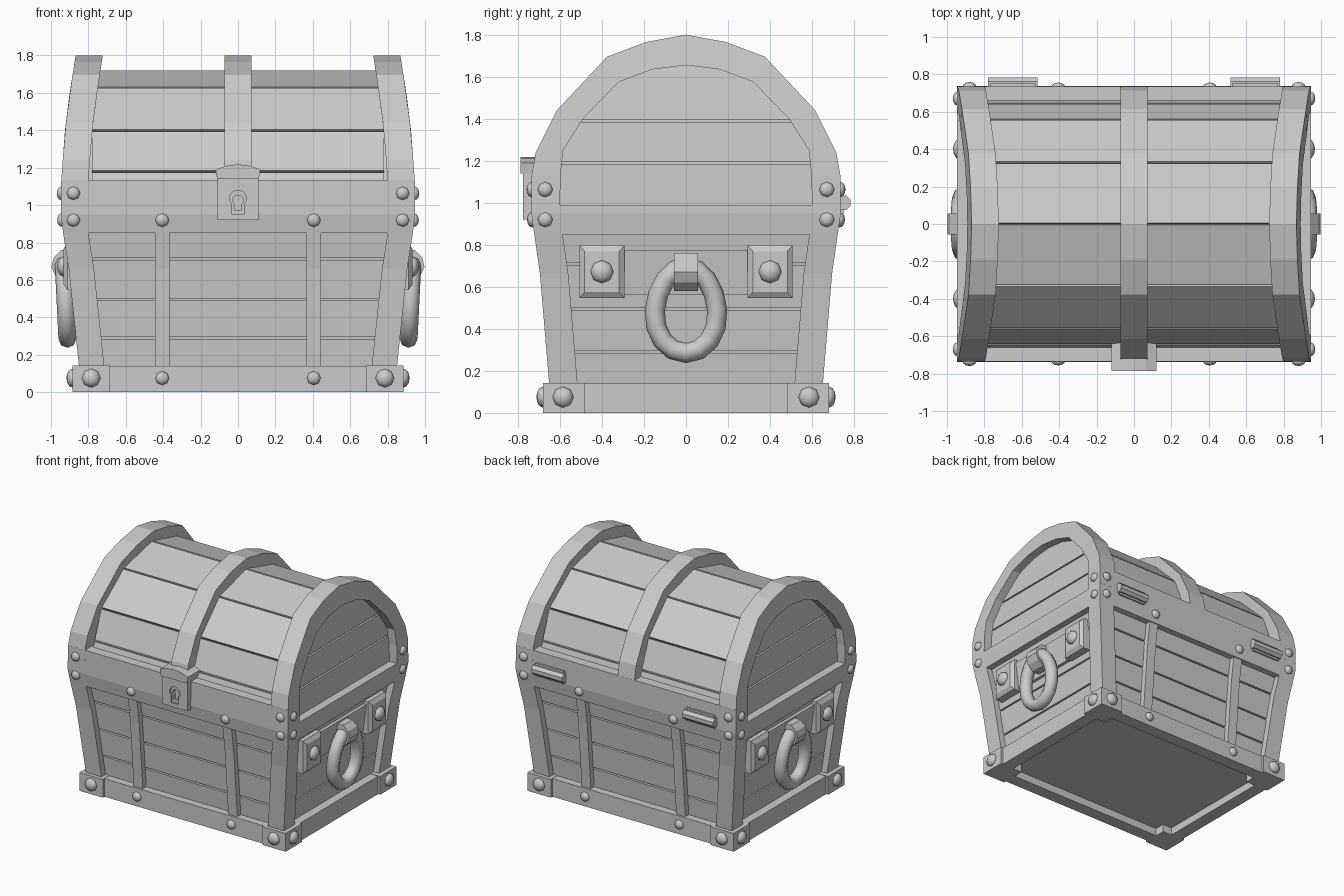
import bpy, bmesh
from math import sin, cos, pi, radians
from mathutils import Vector, Matrix

if "Cube" in bpy.data.objects:
    bpy.data.objects.remove(bpy.data.objects["Cube"])


def interp(table, z):
    for (a, u), (b, v) in zip(table, table[1:]):
        if z <= b:
            return u + (v - u) * (z - a) / (b - a)
    return table[-1][1]


# Outer half width (X) and half depth (Y) of the chest at each height
XT = [(.1, .846), (.66, .905), (.85, .935), (.95, .947), (1.13, .945), (1.4, .925), (1.6, .90), (1.8, .868)]
YT = [(.1, .648), (.66, .695), (.85, .722), (.95, .737), (1.13, .735)]
X = lambda z: interp(XT, z)
Y = lambda z: interp(YT, z)


def finish(name, bm, mirror="", smooth=False):
    bmesh.ops.recalc_face_normals(bm, faces=bm.faces)
    me = bpy.data.meshes.new(name)
    bm.to_mesh(me)
    bm.free()
    ob = bpy.data.objects.new(name, me)
    bpy.context.collection.objects.link(ob)
    if smooth:
        bpy.ops.object.select_all(action='DESELECT')
        ob.select_set(True)
        bpy.context.view_layer.objects.active = ob
        bpy.ops.object.shade_smooth_by_angle(angle=radians(50))
    if mirror:
        m = ob.modifiers.new("mirror", 'MIRROR')
        m.use_axis = ['x' in mirror, 'y' in mirror, False]
        m.use_mirror_merge = False
    return ob


def loft(name, rings, mirror="", closed=False, smooth=False):
    bm = bmesh.new()
    vs = [[bm.verts.new(p) for p in r] for r in rings]
    n = len(rings[0])
    pairs = list(zip(vs, vs[1:])) + ([(vs[-1], vs[0])] if closed else [])
    for a, b in pairs:
        for i in range(n):
            j = (i + 1) % n
            bm.faces.new((a[i], a[j], b[j], b[i]))
    if not closed:
        bm.faces.new(vs[0])
        bm.faces.new(vs[-1])
    return finish(name, bm, mirror, smooth)


def rect(x0, x1, y0, y1, z):
    return [(x0, y0, z), (x1, y0, z), (x1, y1, z), (x0, y1, z)]


def box(name, x0, x1, y0, y1, z0, z1, mirror=""):
    return loft(name, [rect(x0, x1, y0, y1, z) for z in (z0, z1)], mirror)


def tub(name, zs, fx, fy):
    return loft(name, [rect(-fx(z), fx(z), -fy(z), fy(z), z) for z in zs])


def prism_y(name, pts, y0, y1, mirror=""):
    return loft(name, [[(x, y, z) for x, z in pts] for y in (y0, y1)], mirror)


def rivet(name, pos, axis, r, mirror="xy", height=.65):
    bm = bmesh.new()
    bmesh.ops.create_uvsphere(bm, u_segments=8, v_segments=6, radius=r)
    bmesh.ops.scale(bm, vec=(1, 1, height), verts=bm.verts)
    rot = Matrix.Rotation(pi / 2, 4, 'Y' if axis == 'x' else 'X')
    bmesh.ops.transform(bm, matrix=Matrix.Translation(pos) @ rot, verts=bm.verts)
    return finish(name, bm, mirror, True)


# Base frame, floor and corner blocks
box("base_long_bar", -.865, .865, .56, .66, 0, .14, "y")
box("base_side_bar", .765, .867, -.6, .6, 0, .139, "x")
box("floor", -.8, .8, -.6, .6, .06, .138)
box("base_corner", .685, .885, .48, .68, 0, .142, "xy")

# Body planks around a core
tub("body_core", [.12, .66, .9], lambda z: X(z) - .07, lambda z: Y(z) - .07)
cuts = [.12, .29, .495, .71, .9]
for i, (a, b) in enumerate(zip(cuts, cuts[1:])):
    tub(f"body_plank_{i}", [a + .006, b - .006], lambda z: X(z) - .05, lambda z: Y(z) - .05)

# Corner posts, vertical straps and the top rail
loft("corner_post", [rect(X(z) - .135, X(z), Y(z) - .135, Y(z), z) for z in (.13, .66, .85, .9)], "xy")
loft("body_strap", [rect(.367, .445, Y(z) - .08, Y(z) - .008, z) for z in (.13, .66, .86)], "xy")
tub("top_rail", [.85, .95, .99], X, Y)
loft("lid_rail", [rect(-X(z), X(z), Y(z) - .1, Y(z), z) for z in (.99, 1.135)], "y")

# Lid bands: outer and inner arch profile (y, z), leaning inward at the ends
outer = [(.737, .99), (.735, 1.13), (.715, 1.24), (.615, 1.44), (.376, 1.695), (.19, 1.765), (0, 1.8)]
inner = [(.60, .99), (.597, 1.13), (.585, 1.25), (.49, 1.40), (.32, 1.575), (.16, 1.635), (0, 1.655)]
full = lambda p: p + [(-y, z) for y, z in p[-2::-1]]
arch = list(zip(full(outer), full(inner)))
loft("lid_end_band", [[(X(zo), yo, zo), (X(zo) - .145, yo, zo), (X(zi) - .145, yi, zi), (X(zi), yi, zi)]
                      for (yo, zo), (yi, zi) in arch], "x")
loft("lid_centre_band", [[(.072, yo, zo), (-.072, yo, zo), (-.072, yi, zi), (.072, yi, zi)]
                         for (yo, zo), (yi, zi) in arch[1:-1]])

# Lid roof planks
roof = full([(.665, 1.12), (.645, 1.18), (.56, 1.40), (.33, 1.63), (0, 1.72)])
for i, (a, b) in enumerate(zip(roof, roof[1:])):
    a, b = Vector(a), Vector(b)
    d = (b - a).normalized()
    n = Vector((d.y, -d.x)) * .05
    if n.dot((a + b) / 2 - Vector((0, 1.1))) < 0:
        n = -n
    a, b = a + d * .006, b - d * .006
    loft(f"lid_plank_{i}", [[(x, p.x, p.y) for p in (a, b, b - n, a - n)] for x in (-.78, .78)])

# Lid end planks around a core
lid_y = lambda z: interp([(.9, .68), (1.18, .645), (1.4, .56), (1.63, .33), (1.72, .04)], z) - .03
tub("lid_core", [.98, 1.18, 1.4, 1.63, 1.68], lambda z: X(z) - .085, lambda z: lid_y(z) - .005)
for i, zs in enumerate([[.985, 1.185], [1.197, 1.385], [1.397, 1.63, 1.69]]):
    tub(f"lid_end_plank_{i}", zs, lambda z: X(z) - .065, lid_y)

# Lock with stepped keyhole
lock = box("lock_body", -.11, .11, -.775, -.68, .92, 1.16)
prism_y("lock_cap", [(-.112, 1.14), (.112, 1.14), (.12, 1.19), (.065, 1.21), (0, 1.218),
                     (-.065, 1.21), (-.12, 1.19)], -.787, -.61)
for s, y in ((1, -.762), (.62, -.72)):
    pts = [(.045 * cos(radians(t)), 1.035 + .045 * sin(radians(t))) for t in range(-45, 226, 30)]
    pts += [(-.032, .95), (.032, .95)]
    cutter = prism_y("keyhole_cutter", [(x * s, 1.01 + (z - 1.01) * s) for x, z in pts], -.83, y)
    cutter.hide_render = True
    cutter.hide_set(True)
    m = lock.modifiers.new("keyhole", 'BOOLEAN')
    m.operation, m.object, m.solver = 'DIFFERENCE', cutter, 'EXACT'

# Hinges on the back
loft("hinge_barrel", [[(x, .748 + .038 * cos(pi * (k + .5) / 4), 1.0 + .038 * sin(pi * (k + .5) / 4))
                       for k in range(8)] for x in (.515, .78)], "x")
box("hinge_leaf", .525, .77, .70, .75, .95, 1.05, "x")

# Side handle: board, square plates, bracket and ring
loft("handle_board", [rect(.8, X(z) - .025, -.5, .5, z) for z in (.56, .775)], "x")
loft("handle_plate", [[(x, .4 + h * u, .672 + 1.18 * h * v) for u, v in ((-1, -1), (1, -1), (1, 1), (-1, 1))]
                      for x, h in ((.85, .107), (.912, .107), (.932, .082))], "xy")
rivet("plate_rivet", (.932, .4, .672), 'x', .055)
prism_y("handle_bracket", [(.85, .58), (.93, .58), (.975, .62), (.997, .67), (.985, .72),
                           (.945, .76), (.85, .76)], -.057, .057, "x")
N = 16
path = []
for i in range(N):
    t = 2 * pi * i / N
    path.append(Vector((.922 + .01 * cos(t), .148 * sin(t) * (1 - .1 * cos(t)), .49 + .205 * cos(t))))
rings = []
for i, p in enumerate(path):
    tan = (path[(i + 1) % N] - path[i - 1]).normalized()
    side = tan.cross(Vector((1, 0, 0))).normalized()
    out = side.cross(tan)
    rings.append([p + .048 * (side * cos(k * pi / 4) + out * sin(k * pi / 4)) for k in range(8)])
loft("handle_ring", rings, "x", closed=True, smooth=True)

# Rivets
for z in (.92, 1.063):
    rivet("front_corner_rivet", (.88, Y(z), z), 'y', .036)
    rivet("side_corner_rivet", (X(z), .67, z), 'x', .036)
rivet("strap_top_rivet", (.405, Y(.92), .92), 'y', .037)
rivet("strap_base_rivet", (.405, .66, .075), 'y', .037)
rivet("base_front_rivet", (.785, .68, .075), 'y', .05)
rivet("base_side_rivet", (.885, .585, .075), 'x', .05)
